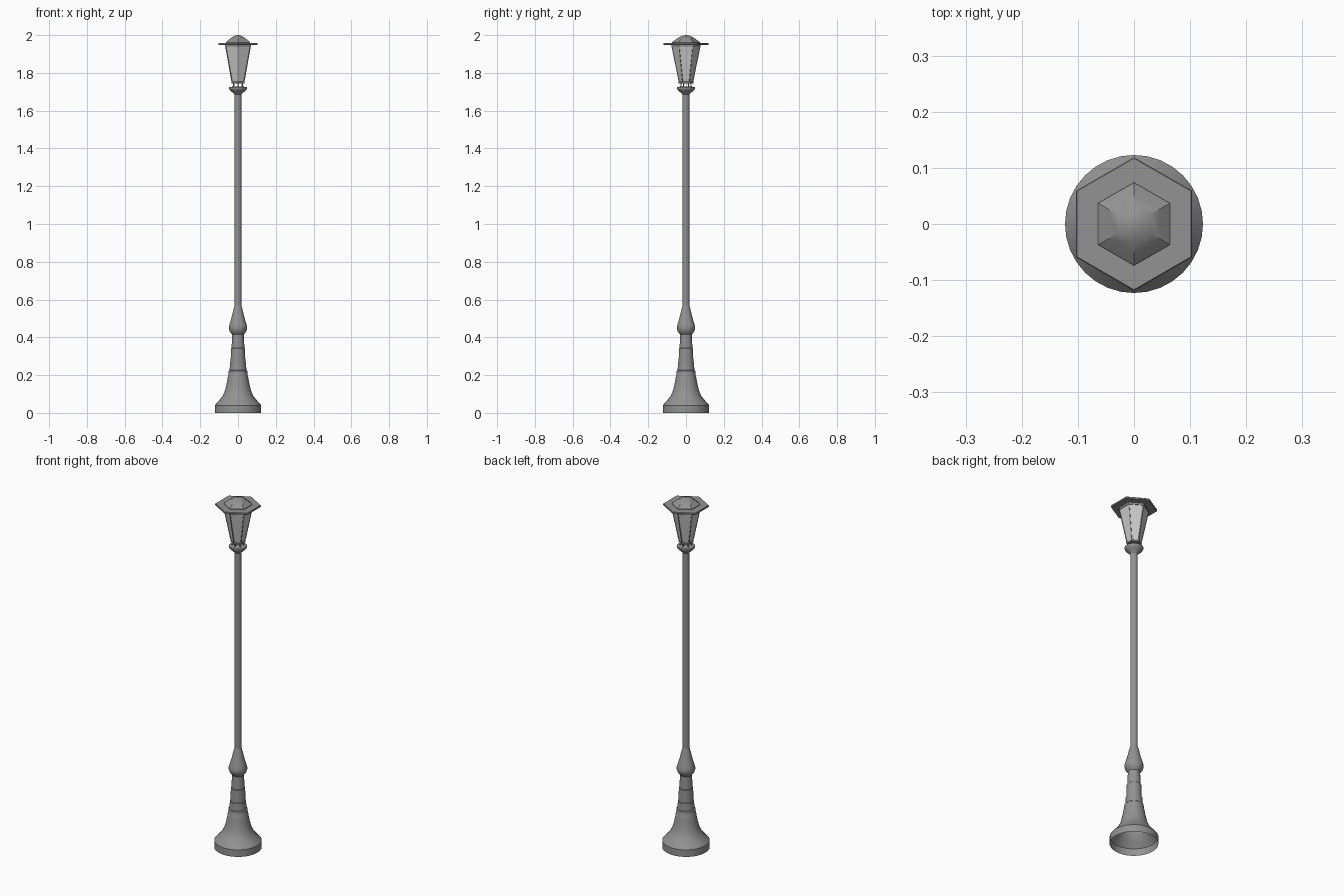
import bpy, bmesh, math
from mathutils import Vector

if "Cube" in bpy.data.objects:
    bpy.data.objects.remove(bpy.data.objects["Cube"])

metal = bpy.data.materials.new("dark_metal")
metal.diffuse_color = (.29, .29, .29, 1)
metal.use_nodes = True
metal.node_tree.nodes["Principled BSDF"].inputs["Base Color"].default_value = metal.diffuse_color


def lathe(name, profile, sides, smooth=None, mat=metal):
    """Revolve (radius, z) points round the z axis; radius 0 closes with a point."""
    bm = bmesh.new()
    rings = []
    for r, z in profile:
        n = 1 if r == 0 else sides
        angles = [math.pi / 2 + 2 * math.pi * i / sides for i in range(n)]
        rings.append([bm.verts.new((r * math.cos(a), r * math.sin(a), z)) for a in angles])
    for a, b in zip(rings, rings[1:]):
        for i in range(sides):
            j = (i + 1) % sides
            quad = [a[i % len(a)], a[j % len(a)], b[j % len(b)], b[i % len(b)]]
            bm.faces.new(list(dict.fromkeys(quad)))
    return finish(name, bm, smooth, mat)


def finish(name, bm, smooth=None, mat=metal):
    bmesh.ops.recalc_face_normals(bm, faces=bm.faces)
    mesh = bpy.data.meshes.new(name)
    bm.to_mesh(mesh)
    bm.free()
    if mat:
        mesh.materials.append(mat)
    ob = bpy.data.objects.new(name, mesh)
    bpy.context.collection.objects.link(ob)
    if smooth:
        bpy.ops.object.select_all(action='DESELECT')
        ob.select_set(True)
        bpy.context.view_layer.objects.active = ob
        bpy.ops.object.shade_smooth_by_angle(angle=math.radians(smooth))
    return ob


def bars(name, path, width):
    """Square bars following an (r, z) path, repeated at the six corners."""
    bm = bmesh.new()
    for k in range(6):
        a = math.pi / 2 + k * math.pi / 3
        out = Vector((math.cos(a), math.sin(a), 0))
        side = Vector((-out.y, out.x, 0)) * width / 2
        rings = []
        for r, z in path:
            p = out * r + Vector((0, 0, z))
            o = out * width / 2
            rings.append([bm.verts.new(v) for v in
                          (p + o + side, p - o + side, p - o - side, p + o - side)])
        for r0, r1 in zip(rings, rings[1:]):
            for i in range(4):
                j = (i + 1) % 4
                bm.faces.new((r0[i], r0[j], r1[j], r1[i]))
        bm.faces.new(rings[0])
        bm.faces.new(rings[-1])
    return finish(name, bm)


# Hollow flared foot, open underneath
lathe("base", [(.123, 0), (.123, .04), (.1, .066), (.081, .09), (.07, .115),
               (.062, .145), (.056, .175), (.053, .195), (.051, .2),
               (.049, .222), (.044, .226)], 32, 35)

# Stepped lower shaft with bulb
lathe("lower_shaft", [(.045, .226), (.042, .258), (.042, .266), (.039, .268),
                      (.037, .34), (.034, .343), (.031, .415), (.035, .42),
                      (.043, .43), (.048, .445), (.048, .458), (.043, .475),
                      (.034, .505), (.026, .54), (.019, .565), (.018, .57)], 32, 35)

# Long pole
lathe("pole", [(.018, .565), (.018, 1.69)], 32, 35)

# Cup under the lantern
lathe("cup", [(.018, 1.685), (.021, 1.69), (.036, 1.702), (.045, 1.712), (.047, 1.716),
              (.047, 1.724), (.03, 1.727), (0, 1.727)], 32, 35)

# Small curved legs holding the lantern
bars("lantern_legs", [(.033, 1.724), (.026, 1.732), (.025, 1.739), (.031, 1.749)], .005)

# Lantern floor rim, glass, corner bars and top rim
lathe("lantern_floor", [(0, 1.744), (.038, 1.744), (.04, 1.747), (.04, 1.752),
                        (.036, 1.755), (0, 1.755)], 6)
lathe("glass", [(.037, 1.754), (.075, 1.938)], 6, mat=None)
bars("corner_bars", [(.036, 1.752), (.074, 1.94)], .005)
lathe("top_rim", [(0, 1.937), (.078, 1.937), (.078, 1.95), (0, 1.95)], 6)

# Hexagonal brim and domed roof
lathe("brim", [(0, 1.948), (.117, 1.948), (.119, 1.95), (.119, 1.957),
               (.117, 1.959), (0, 1.959)], 6)
lathe("roof", [(.074, 1.958), (.074, 1.962), (.052, 1.979), (.034, 1.99),
               (.018, 1.997), (0, 1.999)], 6, 28)
lathe("finial", [(.005, 1.994), (.005, 2.0), (0, 2.0)], 12, 35)
